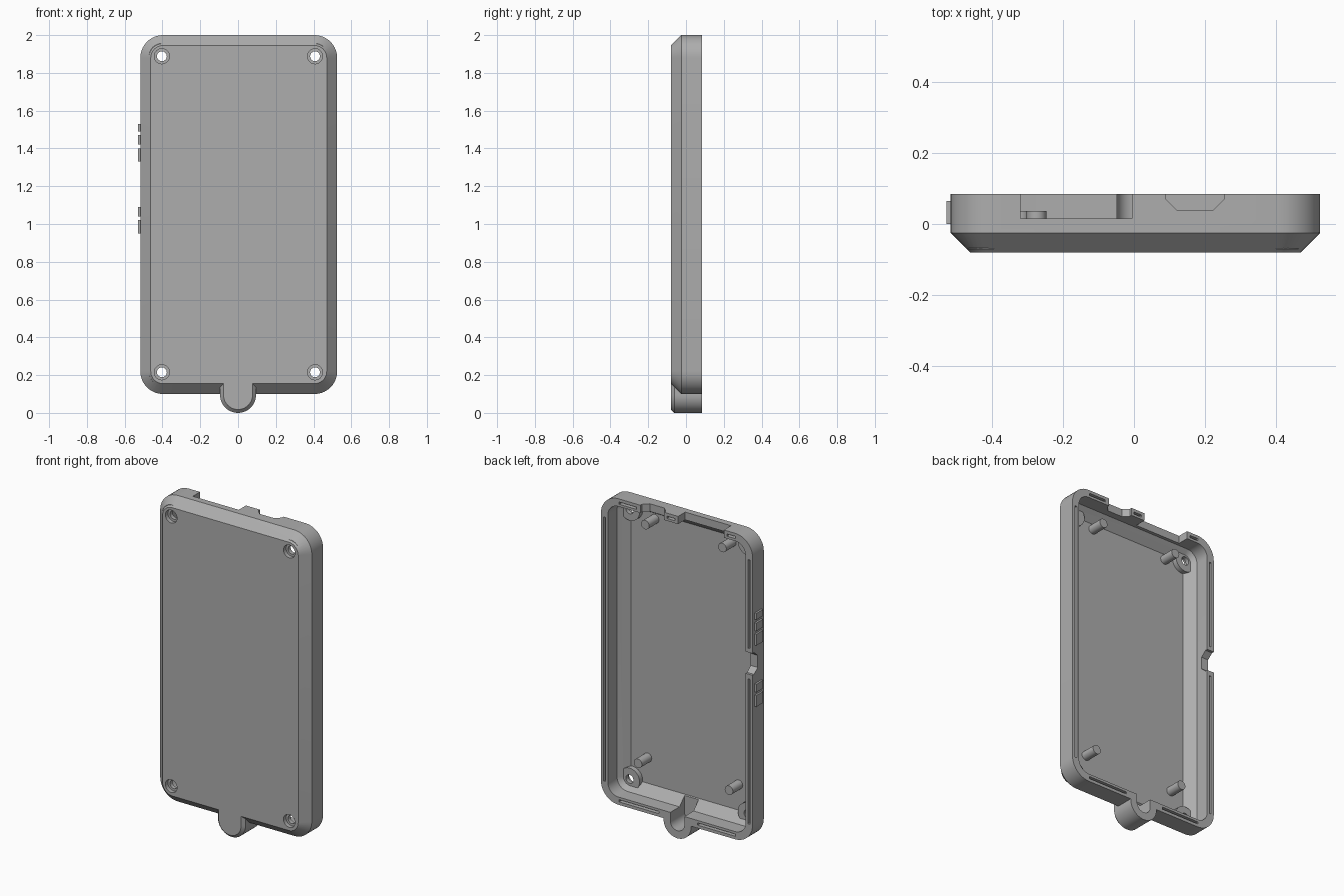
import bpy, bmesh, math
from mathutils import Matrix, Vector

if "Cube" in bpy.data.objects:
    bpy.data.objects.remove(bpy.data.objects["Cube"])

BACK, FRONT, BEVEL, FLOOR = 0.085, -0.08, -0.025, -0.06
X0, X1, Z0, Z1, R = -0.517, 0.525, 0.10, 2.0, 0.12

grey = bpy.data.materials.new("plain grey")
grey.diffuse_color = (0.42, 0.42, 0.42, 1)
grey.use_nodes = True
grey.node_tree.nodes["Principled BSDF"].inputs["Base Color"].default_value = grey.diffuse_color


def finish(name, bm):
    bmesh.ops.recalc_face_normals(bm, faces=bm.faces)
    me = bpy.data.meshes.new(name)
    bm.to_mesh(me)
    bm.free()
    me.materials.append(grey)
    ob = bpy.data.objects.new(name, me)
    bpy.context.collection.objects.link(ob)
    return ob


def loft(name, rings):
    """Skin matching rings of points and cap both ends."""
    bm = bmesh.new()
    vs = [[bm.verts.new(p) for p in ring] for ring in rings]
    n = len(vs[0])
    for a, b in zip(vs, vs[1:]):
        for i in range(n):
            j = (i + 1) % n
            bm.faces.new((a[i], a[j], b[j], b[i]))
    bm.faces.new(vs[0])
    bm.faces.new(vs[-1])
    return finish(name, bm)


def box(name, x0, x1, y0, y1, z0, z1):
    ring = lambda y: [(x0, y, z0), (x1, y, z0), (x1, y, z1), (x0, y, z1)]
    return loft(name, [ring(y0), ring(y1)])


def cylinder(name, x, z, r0, r1, y0, y1, seg=32):
    bm = bmesh.new()
    bmesh.ops.create_cone(bm, cap_ends=True, segments=seg, radius1=r0, radius2=r1, depth=y1 - y0,
                          matrix=Matrix.Translation((x, (y0 + y1) / 2, z)) @ Matrix.Rotation(-math.pi / 2, 4, 'X'))
    return finish(name, bm)


def outline(inset, y, seg=10):
    """Rounded rectangle of the case, inset from the outer edge."""
    r = max(R - inset, 0.015)
    x0, x1, z0, z1 = X0 + inset + r, X1 - inset - r, Z0 + inset + r, Z1 - inset - r
    pts = []
    for k, (cx, cz) in enumerate([(x1, z1), (x0, z1), (x0, z0), (x1, z0)]):
        for i in range(seg + 1):
            a = math.pi / 2 * (k + i / seg)
            pts.append((cx + r * math.cos(a), y, cz + r * math.sin(a)))
    return pts


def u_shape(r, cz, top, y, seg=24):
    """Half-round outline, straight sides running up to top."""
    pts = [(r * math.cos(math.pi + math.pi * i / seg), y, cz + r * math.sin(math.pi + math.pi * i / seg))
           for i in range(seg + 1)]
    return pts + [(r, y, top), (-r, y, top)]


def combine(target, tool, op):
    m = target.modifiers.new(op.lower(), 'BOOLEAN')
    m.operation, m.solver, m.object = op, 'EXACT', tool
    bpy.context.view_layer.objects.active = target
    bpy.ops.object.modifier_apply(modifier=m.name)
    bpy.data.objects.remove(tool)


# Hollow tray with bevelled front, open at the back
case = loft("case_shell", [
    outline(0.055, FRONT), outline(0, BEVEL), outline(0, BACK)])

# Lanyard tab at the bottom
tab = loft("lanyard_tab", [u_shape(0.077, 0.095, 0.16, FRONT), u_shape(0.095, 0.095, 0.16, FRONT + 0.018),
                           u_shape(0.095, 0.095, 0.16, BACK)])
combine(case, tab, 'UNION')
combine(case, loft("cavity", [outline(0.105, FLOOR), outline(0.048, -0.005), outline(0.048, 0.2)]), 'DIFFERENCE')

# Screw bosses in the corners, with counterbored holes
screws = [(x, z) for x in (-0.403, 0.408) for z in (0.215, 1.888)]
for x, z in screws:
    combine(case, cylinder("boss", x, z, 0.068, 0.068, -0.07, -0.03), 'UNION')
for x, z in screws:
    combine(case, cylinder("screw_hole", x, z, 0.026, 0.026, -0.2, 0.02), 'DIFFERENCE')
    combine(case, cylinder("screw_recess", x, z, 0.04, 0.04, -0.2, -0.055), 'DIFFERENCE')

# Pocket in the tab, open to the inside
combine(case, loft("tab_pocket", [u_shape(0.048, 0.095, 0.25, -0.055), u_shape(0.048, 0.095, 0.25, 0.2)]),
        'DIFFERENCE')

# Connector openings in the top wall
combine(case, box("wide_opening", -0.32, -0.005, 0.015, 0.2, 1.90, 2.1), 'DIFFERENCE')
plug = [(0.09, 0.2), (0.09, 0.07), (0.122, 0.038), (0.222, 0.038), (0.254, 0.07), (0.254, 0.2)]
combine(case, loft("plug_opening", [[(x, y, z) for x, y in plug] for z in (1.90, 2.1)]), 'DIFFERENCE')

# Cable notch in the side wall
notch = [(1.15, 0.2), (1.15, 0.07), (1.18, 0.035), (1.255, 0.035), (1.285, 0.07), (1.285, 0.2)]
combine(case, loft("side_notch", [[(x, y, z) for z, y in notch] for x in (-0.6, -0.44)]), 'DIFFERENCE')

# Alignment grooves in the rim
g, d = 0.007, 0.06
for x, z0, z1 in [(X1 - 0.026, 0.22, 1.86), (X0 + 0.026, 0.22, 1.12), (X0 + 0.026, 1.31, 1.86)]:
    combine(case, box("groove", x - g, x + g, d, 0.2, z0, z1), 'DIFFERENCE')
for z, x0, x1 in [(Z0 + 0.026, 0.125, 0.40), (Z0 + 0.026, -0.40, -0.14), (Z1 - 0.026, 0.28, 0.40),
                  (Z1 - 0.026, 0.015, 0.07), (Z1 - 0.026, -0.40, -0.34)]:
    combine(case, box("groove", x0, x1, d, 0.2, z - g, z + g), 'DIFFERENCE')

# Board posts standing on the floor
posts = [cylinder("board_post", x, z, 0.028, 0.028, FLOOR - 0.005, 0.037, 24)
         for x, z in [(0.255, 1.86), (-0.275, 1.86), (0.305, 0.365), (-0.32, 0.365)]]

# Blank raised pads on the side
pads = [box("side_pad", -0.529, X0 + 0.005, 0.0, 0.065, z0, z1)
        for z0, z1 in [(0.95, 1.02), (1.04, 1.09), (1.33, 1.40), (1.42, 1.47), (1.49, 1.53)]]

# Smooth curved walls, crisp edges
bpy.ops.object.select_all(action='DESELECT')
for ob in [case] + posts:
    ob.select_set(True)
bpy.context.view_layer.objects.active = case
bpy.ops.object.shade_smooth_by_angle(angle=math.radians(25))
